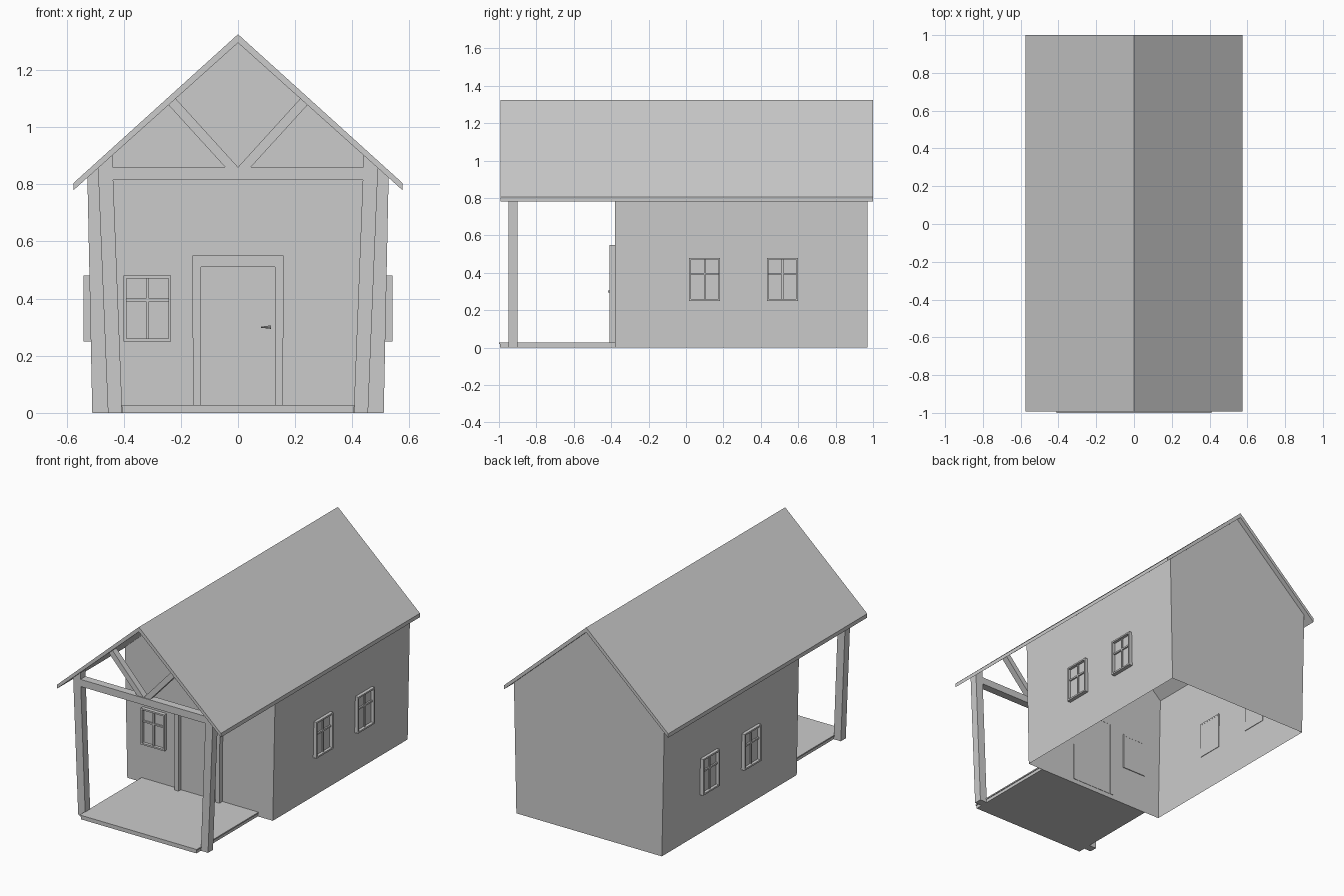
import bpy
import bmesh
from math import pi
from mathutils import Matrix, Vector

if "Cube" in bpy.data.objects:
    bpy.data.objects.remove(bpy.data.objects["Cube"], do_unlink=True)

grey = bpy.data.materials.new("plain grey")
grey.use_nodes = True
colour = (0.6, 0.6, 0.6, 1)
grey.diffuse_color = colour
grey.node_tree.nodes["Principled BSDF"].inputs["Base Color"].default_value = colour


def finish(bm, name, matrix=None):
    bmesh.ops.recalc_face_normals(bm, faces=bm.faces)
    mesh = bpy.data.meshes.new(name)
    bm.to_mesh(mesh)
    bm.free()
    mesh.materials.append(grey)
    obj = bpy.data.objects.new(name, mesh)
    bpy.context.collection.objects.link(obj)
    if matrix:
        obj.matrix_world = matrix
    return obj


def add_prism(bm, profile, y0, y1, skip=()):
    """Extrude an (x, z) outline along y; skip lists side edges left open."""
    a = [bm.verts.new((x, y0, z)) for x, z in profile]
    b = [bm.verts.new((x, y1, z)) for x, z in profile]
    bm.faces.new(a)
    bm.faces.new(b[::-1])
    n = len(a)
    for i in range(n):
        if i not in skip:
            j = (i + 1) % n
            bm.faces.new((a[i], b[i], b[j], a[j]))


def prism(name, profile, y0, y1, skip=()):
    bm = bmesh.new()
    add_prism(bm, profile, y0, y1, skip)
    return finish(bm, name)


def rect(x0, x1, z0, z1):
    return [(x0, z0), (x1, z0), (x1, z1), (x0, z1)]


def flip(profile):
    return [(-x, z) for x, z in profile]


WALL_Y = -0.38
EAVE_X = 0.575
RIDGE = 1.295
SLOPE = (RIDGE - 0.78) / EAVE_X


def under(x):
    """Height of the roof underside."""
    return RIDGE - SLOPE * abs(x)


# House shell, open below and closed above by the roof
prism("house_walls",
      [(-0.51, 0), (0.51, 0), (0.527, under(0.527)), (0, RIDGE),
       (-0.527, under(0.527))],
      WALL_Y, 0.97, skip=(0, 2, 3))

# Gabled roof
prism("roof",
      [(-EAVE_X, 0.78), (0, RIDGE), (EAVE_X, 0.78),
       (EAVE_X, 0.805), (0, 1.325), (-EAVE_X, 0.805)],
      -0.993, 1.0)

# Porch deck
prism("deck_base", rect(-0.405, 0.405, 0, 0.02), -0.995, WALL_Y)
prism("deck_top", rect(-0.41, 0.41, 0.02, 0.028), -1.0, WALL_Y)

# Porch frame: leaning posts, tie beam and diagonal braces
POST = (-0.95, -0.90)
post = [(0.405, 0), (0.455, 0), (0.49, under(0.49)), (0.44, under(0.44))]
brace = [(0, 0.86), (0.045, 0.86), (0.243, under(0.243)), (0.218, under(0.218))]
for side, shape in (("left", lambda p: p), ("right", flip)):
    prism(side + "_post", shape(post), *POST)
    prism(side + "_brace", shape(brace), POST[0] + 0.005, POST[1] - 0.005)
prism("tie_beam", [(-0.437, 0.815), (0.437, 0.815), (0.44, 0.86), (-0.44, 0.86)],
      *POST)

# Door, its surround and lever handle
prism("door_frame",
      [(-0.157, 0.028), (-0.16, 0.55), (0.16, 0.55), (0.157, 0.028),
       (0.13, 0.028), (0.13, 0.51), (-0.13, 0.51), (-0.13, 0.028)],
      WALL_Y - 0.03, WALL_Y + 0.003)
prism("door", rect(-0.13, 0.13, 0.028, 0.51), WALL_Y - 0.006, WALL_Y + 0.002)

bm = bmesh.new()
bmesh.ops.create_cone(bm, cap_ends=True, segments=8, radius1=0.005, radius2=0.005,
                      depth=0.03,
                      matrix=Matrix.Translation((0.108, WALL_Y - 0.02, 0.3))
                      @ Matrix.Rotation(pi / 2, 4, "X"))
bmesh.ops.create_cone(bm, cap_ends=True, segments=8, radius1=0.006, radius2=0.002,
                      depth=0.035,
                      matrix=Matrix.Translation((0.0975, WALL_Y - 0.032, 0.3))
                      @ Matrix.Rotation(-pi / 2, 4, "Y"))
finish(bm, "door_handle")


# Windows face local -y, centred on local x
def window(name, x, y, turn):
    bm = bmesh.new()
    w, z0, z1, rim, bar = 0.083, 0.25, 0.48, 0.01, 0.005
    back, front = 0.005, -0.0235
    add_prism(bm, rect(-w, w, z0, z0 + rim), front, back)
    add_prism(bm, rect(-w, w, z1 - rim, z1), front, back)
    for s in (-1, 1):
        xs = sorted((s * w, s * (w - rim)))
        add_prism(bm, rect(*xs, z0 + rim, z1 - rim), front, back)
    inner = w - rim
    add_prism(bm, rect(-inner, inner, z0 + rim, z1 - rim), -0.005, back - 0.001)
    add_prism(bm, rect(-bar, bar, z0 + rim, z1 - rim), -0.014, -0.004)
    add_prism(bm, rect(-inner, inner, 0.39, 0.40), -0.0145, -0.004)
    finish(bm, name, Matrix.Translation(Vector((x, y, 0)))
           @ Matrix.Rotation(turn, 4, "Z"))


window("front_window", -0.317, WALL_Y, 0)
for i, y in enumerate((0.1, 0.515)):
    place = ("front", "back")[i]
    window("left_" + place + "_window", 0.5165, y, pi / 2)
    window("right_" + place + "_window", -0.5165, y, -pi / 2)
